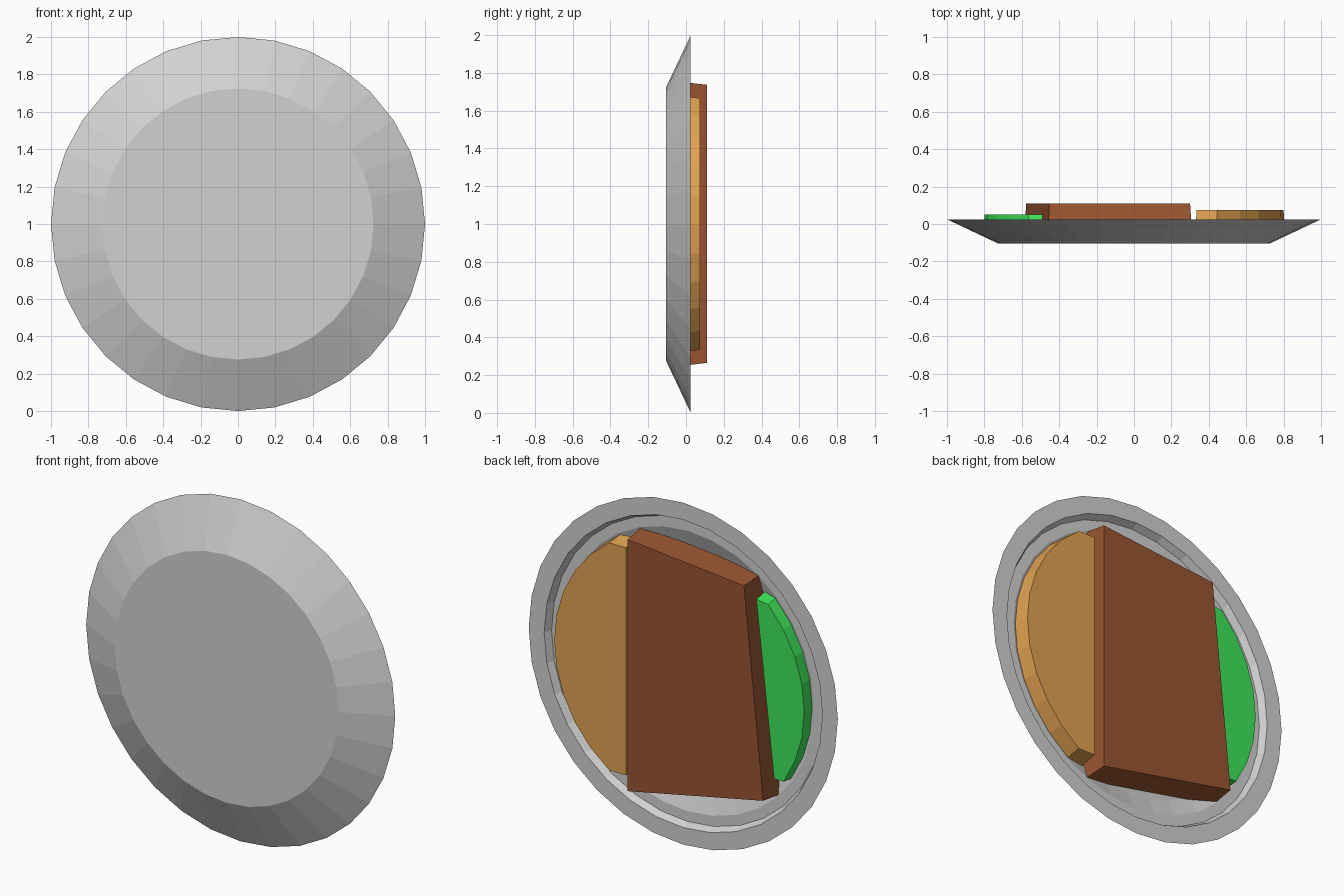
import bpy, bmesh, math

cube = bpy.data.objects.get("Cube")
if cube:
    bpy.data.objects.remove(cube, do_unlink=True)

SIDES = 32
STEP = 2 * math.pi / SIDES
CENTRE_Z = 1.0
BASE_Y = -0.045


def material(name, colour):
    mat = bpy.data.materials.new(name)
    mat.use_nodes = True
    rgba = (*colour, 1.0)
    mat.diffuse_color = rgba
    mat.node_tree.nodes["Principled BSDF"].inputs["Base Color"].default_value = rgba
    return mat


def finish(name, bm, mat):
    bmesh.ops.recalc_face_normals(bm, faces=bm.faces)
    mesh = bpy.data.meshes.new(name)
    bm.to_mesh(mesh)
    bm.free()
    mesh.materials.append(mat)
    obj = bpy.data.objects.new(name, mesh)
    bpy.context.collection.objects.link(obj)
    return obj


def lathe(name, profile, mat):
    """Turn a (radius, y) profile around the y axis and cap both ends."""
    bm = bmesh.new()
    rings = []
    for r, y in profile:
        rings.append([bm.verts.new((r * math.cos(i * STEP), y,
                                    CENTRE_Z + r * math.sin(i * STEP)))
                      for i in range(SIDES)])
    for a, b in zip(rings, rings[1:]):
        for i in range(SIDES):
            j = (i + 1) % SIDES
            bm.faces.new((a[i], a[j], b[j], b[i]))
    bm.faces.new(rings[0])
    bm.faces.new(rings[-1])
    return finish(name, bm, mat)


def slab(name, outline, top_y, mat, flare=1.025):
    """Raise an (x, z) outline off the plate, slightly wider at its base."""
    bm = bmesh.new()
    cx = sum(p[0] for p in outline) / len(outline)
    cz = sum(p[1] for p in outline) / len(outline)
    low = [bm.verts.new((cx + (x - cx) * flare, BASE_Y,
                         CENTRE_Z + cz + (z - cz) * flare)) for x, z in outline]
    top = [bm.verts.new((x, top_y, CENTRE_Z + z)) for x, z in outline]
    count = len(outline)
    for i in range(count):
        j = (i + 1) % count
        bm.faces.new((low[i], low[j], top[j], top[i]))
    bm.faces.new(low)
    bm.faces.new(top)
    return finish(name, bm, mat)


def arc(first, last, r=0.8):
    return [(r * math.cos(i * STEP), r * math.sin(i * STEP))
            for i in range(first, last + 1)]


plate_grey = material("plate grey", (0.64, 0.64, 0.64))
meat_brown = material("meat brown", (0.32, 0.091, 0.032))
mash_tan = material("mash tan", (0.76, 0.366, 0.083))
veg_green = material("vegetable green", (0.048, 0.79, 0.10))

# Plate: flat base, flared wall, rim, stepped ledge and sunken floor
lathe("plate", [(0.725, -0.105), (1.0, 0.025), (0.9, 0.025), (0.88, -0.015),
                (0.82, -0.015), (0.72, -0.05)], plate_grey)

# Meat: four-cornered slab across the middle
slab("meat_slab", [(0.30, 0.737), (-0.452, 0.667), (-0.576, -0.557),
                   (0.30, -0.735)], 0.11, meat_brown)

# Mash: rounded segment on one side
slab("mash_portion", [(0.335, -0.665)] + arc(-5, 5) + [(0.335, 0.665)],
     0.075, mash_tan)

# Vegetables: thin rounded segment on the other side
slab("vegetable_portion", [(-0.49, 0.575)] + arc(12, 19) + [(-0.605, -0.444)],
     0.05, veg_green)
